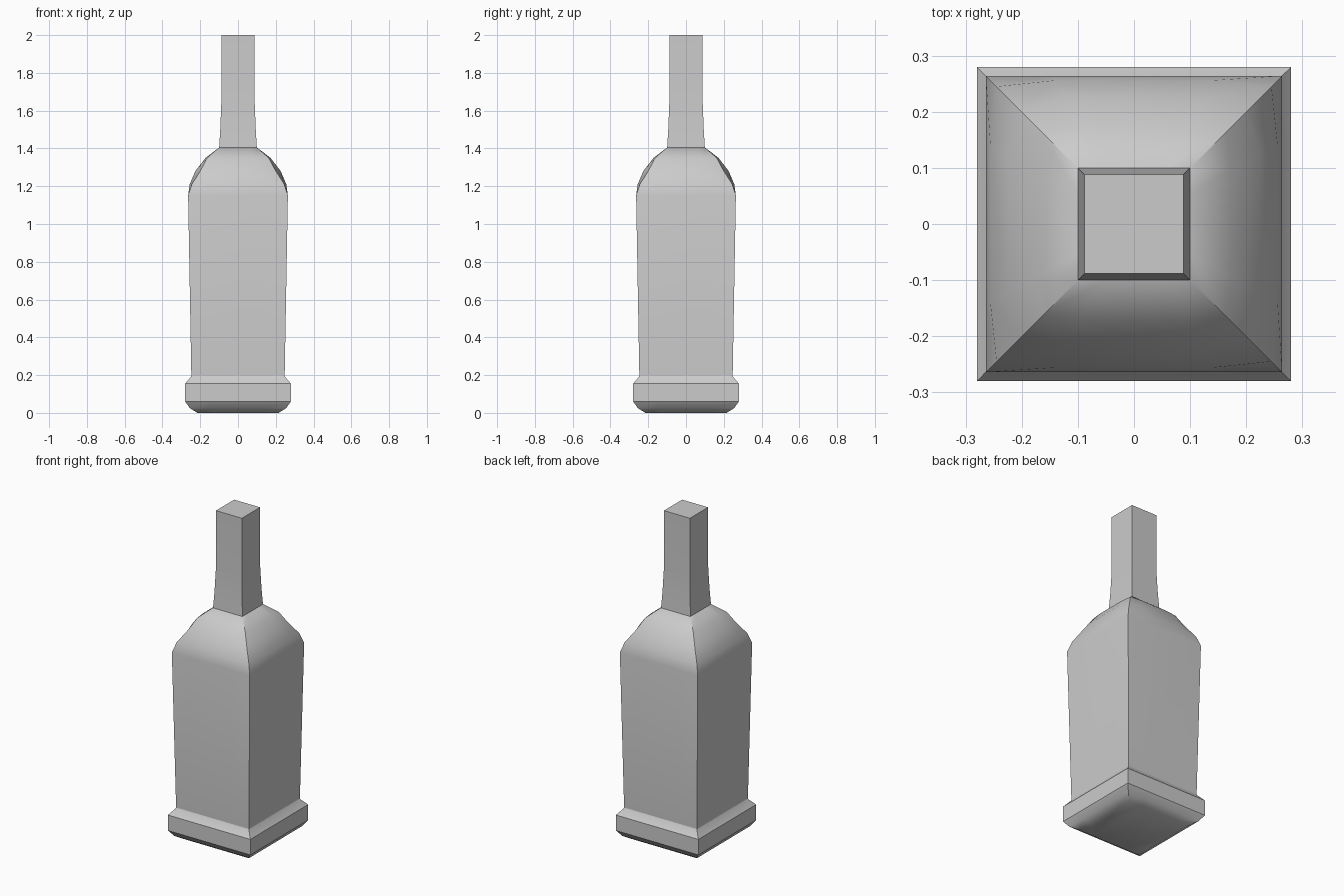
import bpy, bmesh, math

cube = bpy.data.objects.get("Cube")
if cube:
    bpy.data.objects.remove(cube, do_unlink=True)

grey = bpy.data.materials.new("light grey")
grey.use_nodes = True
tone = (0.6, 0.6, 0.6, 1)
grey.diffuse_color = tone
grey.node_tree.nodes["Principled BSDF"].inputs["Base Color"].default_value = tone


def ring(bm, z, side, corner):
    """Square ring with softened corners: four sides of corner + two side points."""
    verts = []
    for i in range(4):
        c, s = math.cos(i * math.pi / 2), math.sin(i * math.pi / 2)
        inner = side * 0.55
        for x, y in ((corner, -corner), (side, -inner), (side, inner)):
            verts.append(bm.verts.new((x * c - y * s, x * s + y * c, z)))
    return verts


def stack(name, profile, sharp_angle):
    """Skin a stack of (height, side half-width, corner half-width) rings."""
    bm = bmesh.new()
    rings = [ring(bm, *row) for row in profile]
    n = len(rings[0])
    for low, high in zip(rings, rings[1:]):
        for i in range(n):
            j = (i + 1) % n
            bm.faces.new((low[i], low[j], high[j], high[i]))
    bm.faces.new(rings[0][::-1])
    bm.faces.new(rings[-1])
    bmesh.ops.recalc_face_normals(bm, faces=bm.faces)
    mesh = bpy.data.meshes.new(name)
    bm.to_mesh(mesh)
    bm.free()
    mesh.materials.append(grey)
    obj = bpy.data.objects.new(name, mesh)
    bpy.context.collection.objects.link(obj)
    bpy.ops.object.select_all(action="DESELECT")
    obj.select_set(True)
    bpy.context.view_layer.objects.active = obj
    bpy.ops.object.shade_smooth_by_angle(angle=math.radians(sharp_angle))
    return obj


# Flared foot with a bevelled ledge and undercut bottom
stack("foot", [
    (0.0, 0.215, 0.215), (0.025, 0.255, 0.255), (0.06, 0.28, 0.28),
    (0.155, 0.28, 0.28), (0.19, 0.25, 0.25), (0.2, 0.246, 0.246),
], 35)

# Tapered body rising into a rounded shoulder
stack("body", [
    (0.195, 0.247, 0.247), (1.15, 0.264, 0.264), (1.21, 0.256, 0.245),
    (1.28, 0.226, 0.2), (1.35, 0.172, 0.163), (1.405, 0.1, 0.1),
], 40)

# Square neck, slightly wider at its root
stack("neck", [
    (1.4, 0.1, 0.1), (1.5, 0.094, 0.094),
    (1.65, 0.088, 0.088), (2.0, 0.088, 0.088),
], 30)
